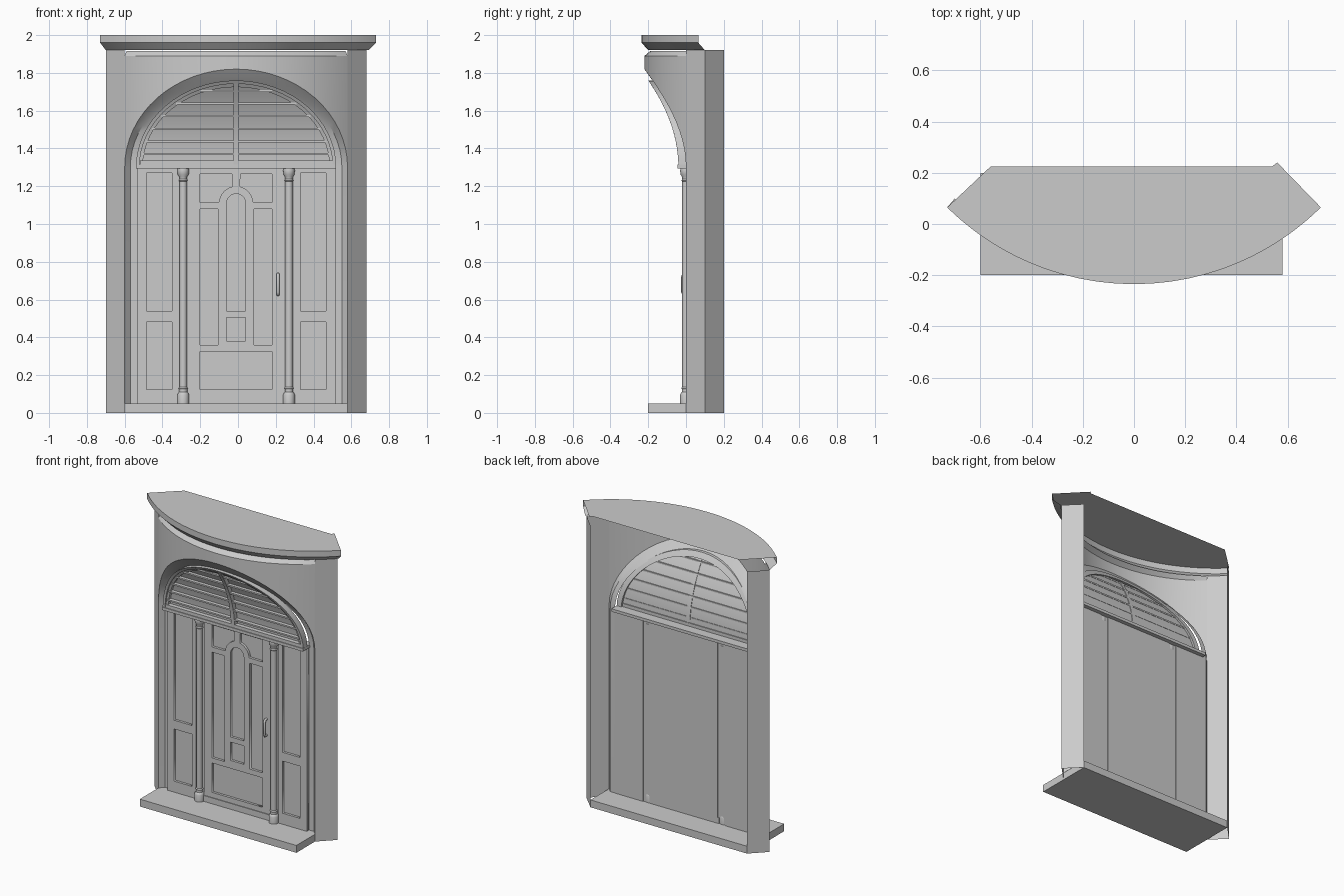
import bpy, bmesh, math
from mathutils import Vector

cube = bpy.data.objects.get("Cube")
if cube:
    bpy.data.objects.remove(cube, do_unlink=True)

stone = bpy.data.materials.new("plain_grey")
stone.use_nodes = True
stone.diffuse_color = (0.6, 0.6, 0.6, 1)
stone.node_tree.nodes["Principled BSDF"].inputs["Base Color"].default_value = (0.6, 0.6, 0.6, 1)

CX = -0.01      # centre line of the doorway
SPRING = 1.3    # height where the arch starts
STEPS = 32


def add(name, bm, smooth=False):
    mesh = bpy.data.meshes.new(name)
    bmesh.ops.remove_doubles(bm, verts=bm.verts, dist=1e-5)
    bmesh.ops.recalc_face_normals(bm, faces=bm.faces)
    bm.to_mesh(mesh)
    bm.free()
    obj = bpy.data.objects.new(name, mesh)
    bpy.context.collection.objects.link(obj)
    mesh.materials.append(stone)
    if smooth:
        bpy.ops.object.select_all(action='DESELECT')
        obj.select_set(True)
        bpy.context.view_layer.objects.active = obj
        bpy.ops.object.shade_smooth_by_angle(angle=math.radians(30))
    return obj


def loft(name, rows, closed=False, smooth=True, caps=False):
    """Skin a grid of points; closed joins the last row to the first."""
    bm = bmesh.new()
    grid = [[bm.verts.new(p) for p in row] for row in rows]
    pairs = list(zip(grid, grid[1:])) + ([(grid[-1], grid[0])] if closed else [])
    for a, b in pairs:
        for i in range(len(a) - 1):
            bm.faces.new((a[i], a[i + 1], b[i + 1], b[i]))
    if caps:
        for i in (0, -1):
            bm.faces.new([row[i] for row in grid])
    return add(name, bm, smooth)


def box(name, x0, x1, y0, y1, z0, z1):
    bm = bmesh.new()
    bmesh.ops.create_cube(bm, size=1)
    for v in bm.verts:
        v.co = Vector((x0 + (v.co.x + .5) * (x1 - x0),
                       y0 + (v.co.y + .5) * (y1 - y0),
                       z0 + (v.co.z + .5) * (z1 - z0)))
    return add(name, bm)


def rect(x0, x1, z0, z1):
    return [(x0, z0), (x1, z0), (x1, z1), (x0, z1)]


def plate(name, outlines, y0, y1):
    """Flat board in the xz plane; outlines after the first are openings."""
    curve = bpy.data.curves.new(name, 'CURVE')
    curve.dimensions = '2D'
    curve.fill_mode = 'BOTH'
    curve.extrude = (y1 - y0) / 2
    for pts in outlines:
        spline = curve.splines.new('POLY')
        spline.points.add(len(pts) - 1)
        spline.use_cyclic_u = True
        for p, (x, z) in zip(spline.points, pts):
            p.co = (x, z, 0, 1)
    temp = bpy.data.objects.new(name + "_outline", curve)
    bpy.context.collection.objects.link(temp)
    bpy.context.view_layer.update()
    mesh = bpy.data.meshes.new_from_object(temp.evaluated_get(bpy.context.evaluated_depsgraph_get()))
    bpy.data.objects.remove(temp, do_unlink=True)
    bm = bmesh.new()
    bm.from_mesh(mesh)
    bpy.data.meshes.remove(mesh)
    for v in bm.verts:
        v.co = Vector((v.co.x + CX, (y0 + y1) / 2 - v.co.z, v.co.y))
    return add(name, bm)


def bow(half, sag, y_end, z, cx=CX):
    """Row of points on a circular bow seen from above."""
    r = (half * half + sag * sag) / (2 * sag)
    xs = [-half * math.cos(math.pi * i / STEPS) for i in range(STEPS + 1)]
    return [(cx + x, y_end - math.sqrt(r * r - x * x) + r - sag, z) for x in xs]


def arch(a, b, depth, foot=None):
    """Elliptical arch line whose depth follows its height."""
    ts = [math.pi * i / STEPS for i in range(STEPS + 1)]
    pts = [(CX - a * math.cos(t), depth(SPRING + b * math.sin(t)), SPRING + b * math.sin(t)) for t in ts]
    if foot is not None:
        pts = [(CX - a, depth(SPRING), foot)] + pts + [(CX + a, depth(SPRING), foot)]
    return pts


def fan_y(z, off=0.0):
    return -0.04 - 0.16 * ((z - SPRING) / 0.46) ** 2 + off


# Bowed wall above the arch, with a set-back ledge on top
top = bow(0.59, 0.22, 0, 1.89)
cut = [(x, y, SPRING + 0.52 * math.sqrt(max(0, 1 - ((x - CX) / 0.59) ** 2))) for x, y, z in top]
loft("bowed_wall", [cut, top])
loft("wall_ledge", [top, bow(0.58, 0.20, 0.01, 1.915)])

# Folded side piers
for side, name in ((-1, "right_pier"), (1, "left_pier")):
    plan = [(CX + side * 0.59, 0), (CX + side * 0.69, 0.1), (CX + side * 0.59, 0.2)]
    loft(name, [[(x, y, z) for x, y in plan] for z in (0, 1.92)], smooth=False)

# Cornice: open at the back, with a sloping lower edge
eave = bow(0.73, 0.30, 0.065, 2.0, 0)
loft("cornice_edge", [eave, [(x, y, 1.96) for x, y, z in eave], bow(0.695, 0.30, 0.1, 1.92, -0.005)])
bm = bmesh.new()
bm.faces.new([bm.verts.new(p) for p in eave + [(0.56, 0.24, 2), (0.54, 0.225, 2), (-0.56, 0.225, 2)]])
add("cornice_top", bm)

# Arch reveal and door jambs
edge = [(cut[0][0], 0, 0.05)] + cut + [(cut[-1][0], 0, 0.05)]
back = lambda z: 0.03 - 0.215 * ((z - SPRING) / 0.47) ** 2
loft("arch_reveal", [edge, arch(0.56, 0.47, back, 0.05), arch(0.525, 0.45, back, 0.05)])

# Fanlight frame, made of two stepped rings
for name, a, b, w, front in (("fan_outer_frame", 0.53, 0.46, 0.018, 0), ("fan_inner_frame", 0.512, 0.442, 0.017, 0.01)):
    loft(name, [arch(a, b, lambda z: fan_y(z, front)), arch(a - w, b - w, lambda z: fan_y(z, front)),
                arch(a - w, b - w, lambda z: fan_y(z, 0.045)), arch(a, b, lambda z: fan_y(z, 0.045))],
         closed=True, caps=True)

# Curved fanlight pane, leaning forward with height
pane = arch(0.505, 0.435, lambda z: fan_y(z, 0.03))
half = STEPS // 2
loft("fan_pane", [pane[:half + 1], list(reversed(pane[half:]))])

# Louvre slats and the central bar
for i in range(6):
    z = 1.365 + i * 0.067
    w = 0.505 * math.sqrt(1 - ((z + 0.008 - SPRING) / 0.44) ** 2)
    box("louvre_slat", CX - w, CX + w, fan_y(z, 0.003), fan_y(z, 0.032), z, z + 0.01)
zs = [1.315 + i * 0.043 for i in range(11)]
loft("fan_centre_bar", [[(CX + x, fan_y(z, o), z) for z in zs]
                        for x, o in ((-.013, 0), (.013, 0), (.013, .034), (-.013, .034))],
     closed=True, caps=True)
box("fan_bottom_rail", CX - 0.51, CX + 0.51, -0.04, -0.005, 1.315, 1.337)
box("transom", CX - 0.53, CX + 0.53, -0.045, 0.06, 1.295, 1.315)

# Step and threshold
box("step", CX - 0.59, CX + 0.59, -0.2, 0.2, 0, 0.05)
box("threshold", CX - 0.26, CX + 0.26, 0.0, 0.03, 0.05, 0.09)


# Door leaf with openings, in front of a backing board
def arc(r, a0, a1, n=10):
    angles = [math.radians(a0 + (a1 - a0) * i / n) for i in range(n + 1)]
    return [(r * math.cos(t), 1.11 + r * math.sin(t)) for t in angles]


upper = [(0.022, 1.265), (0.19, 1.265), (0.19, 1.115)] + arc(0.09, 4, 76)
openings = [rect(-0.19, 0.19, 0.125, 0.325), rect(-0.05, 0.05, 0.38, 0.505),
            [(-0.05, 0.54), (0.05, 0.54)] + arc(0.05, 0, 180, 14), upper, [(-x, z) for x, z in upper],
            rect(-0.19, -0.095, 0.36, 1.08), rect(0.095, 0.19, 0.36, 1.08)]
plate("door_leaf", [rect(-0.25, 0.25, 0.09, 1.3)] + openings, 0.005, 0.022)
box("door_back", CX - 0.25, CX + 0.25, 0.022, 0.032, 0.09, 1.3)

# Side panels, posts and turned columns
profile = [(0, .05), (.031, .05), (.031, .095), (.027, .105), (.022, .11), (.022, .125), (.025, .13),
           (.02, .137), (.02, 1.225), (.024, 1.23), (.02, 1.237), (.021, 1.25), (.029, 1.262),
           (.031, 1.285), (.027, 1.3), (0, 1.3)]
for side, name in ((-1, "right"), (1, "left")):
    def span(a, b):
        return sorted((side * a, side * b))
    x0, x1 = span(0.31, 0.525)
    p0, p1 = span(0.34, 0.475)
    plate(name + "_side_panel", [rect(x0, x1, 0.05, 1.3), rect(p0, p1, 0.54, 1.27),
                                 rect(p0, p1, 0.125, 0.48)], 0.005, 0.022)
    box(name + "_panel_back", CX + x0, CX + x1, 0.022, 0.032, 0.05, 1.3)
    q0, q1 = span(0.25, 0.31)
    box(name + "_post", CX + q0, CX + q1, 0.012, 0.027, 0.05, 1.3)
    turns = [2 * math.pi * i / 16 for i in range(17)]
    loft(name + "_column", [[(CX + side * 0.28 + r * math.cos(t), r * math.sin(t), z) for r, z in profile]
                            for t in turns])

# Door handle
curve = bpy.data.curves.new("handle_path", 'CURVE')
curve.dimensions = '3D'
curve.bevel_depth = 0.008
curve.bevel_resolution = 2
curve.use_fill_caps = True
spline = curve.splines.new('POLY')
grip = [(0.008, 0.625), (-0.012, 0.625), (-0.018, 0.64), (-0.018, 0.72), (-0.012, 0.735), (0.008, 0.735)]
spline.points.add(len(grip) - 1)
for p, (y, z) in zip(spline.points, grip):
    p.co = (CX + 0.222, y, z, 1)
curve.materials.append(stone)
handle = bpy.data.objects.new("door_handle", curve)
bpy.context.collection.objects.link(handle)
